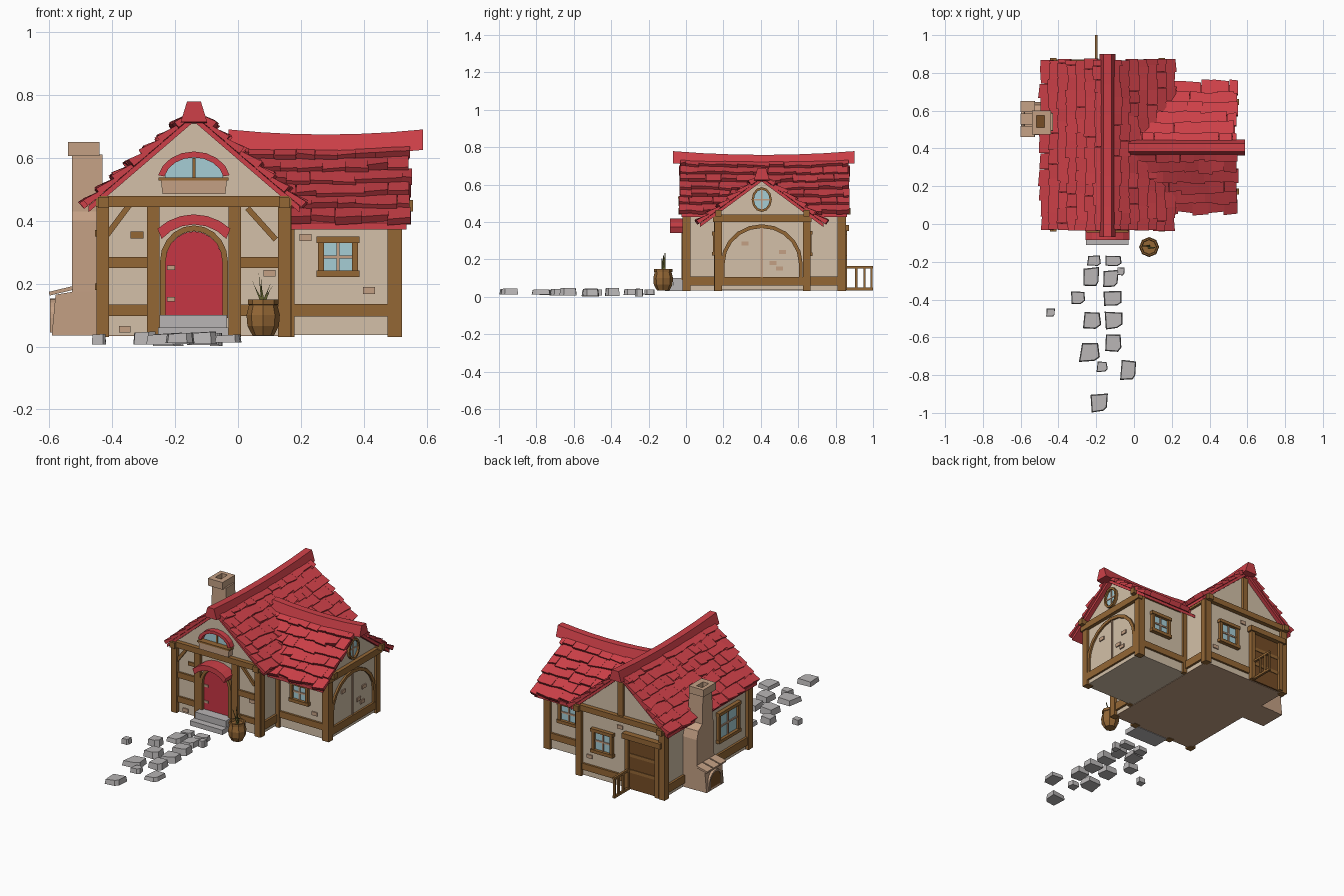
import bpy, bmesh, math, random
from mathutils import Vector

if "Cube" in bpy.data.objects:
    bpy.data.objects.remove(bpy.data.objects["Cube"])
random.seed(4)

def material(name, r, g, b):
    m = bpy.data.materials.new(name)
    m.diffuse_color = [(c / 255 / 12.92 if c < 11 else ((c / 255 + .055) / 1.055) ** 2.4) for c in (r, g, b)] + [1]
    m.use_nodes = True
    m.node_tree.nodes["Principled BSDF"].inputs["Base Color"].default_value = m.diffuse_color
    return m

RED = material("roof red", 205, 64, 72)
DOOR = material("door red", 198, 54, 68)
WALL = material("plaster", 211, 192, 168)
WOOD = material("timber", 148, 103, 53)
DARK = material("dark wood", 118, 77, 38)
TAN = material("clay brick", 196, 160, 132)
GLASS = material("glass blue", 166, 205, 213)
STONE = material("grey stone", 184, 181, 181)
LEAF = material("leaf green", 98, 98, 48)

def finish(name, bm, mat):
    bmesh.ops.recalc_face_normals(bm, faces=bm.faces)
    me = bpy.data.meshes.new(name)
    bm.to_mesh(me)
    bm.free()
    me.materials.append(mat)
    ob = bpy.data.objects.new(name, me)
    bpy.context.collection.objects.link(ob)
    return ob

# Wall sides: u runs along the wall, d is the outward distance, z is up
SIDE = {"front": lambda u, d, z: (u, -d, z), "back": lambda u, d, z: (u, d, z),
        "right": lambda u, d, z: (d, u, z), "left": lambda u, d, z: (-d, u, z),
        "up": lambda u, d, z: (u, z, d)}

def slab(name, side, pts, d0, d1, mat):
    """Extrude an outline drawn on one side."""
    bm, f = bmesh.new(), SIDE[side]
    a, b = [[bm.verts.new(f(u, d, z)) for u, z in pts] for d in (d0, d1)]
    bm.faces.new(a)
    bm.faces.new(b)
    for i in range(len(a)):
        j = (i + 1) % len(a)
        bm.faces.new((a[i], a[j], b[j], b[i]))
    return finish(name, bm, mat)

def rect(name, side, u0, u1, z0, z1, d0, d1, mat):
    return slab(name, side, [(u0, z0), (u1, z0), (u1, z1), (u0, z1)], d0, d1, mat)

def arc(cu, cz, ru, rz, a0=0, a1=180, n=10):
    return [(cu + ru * math.cos(math.radians(a0 + (a1 - a0) * i / n)),
             cz + rz * math.sin(math.radians(a0 + (a1 - a0) * i / n))) for i in range(n + 1)]

def bar(name, side, p, q, w, d0, d1, mat):
    p, q = Vector(p), Vector(q)
    n = (q - p).orthogonal().normalized() * w / 2
    return slab(name, side, [p + n, q + n, q - n, p - n], d0, d1, mat)

def arch(name, side, cu, base, cz, ru, rz, t, d0, d1, mat):
    """Arched frame with straight legs."""
    out = [(cu + ru, base)] + arc(cu, cz, ru, rz) + [(cu - ru, base)]
    inn = [(cu + ru - t, base)] + arc(cu, cz, ru - t, rz - t) + [(cu - ru + t, base)]
    return slab(name, side, out + inn[::-1], d0, d1, mat)

def window(side, u, z, w, h, d):
    rect("window_glass", side, u - w / 2, u + w / 2, z - h / 2, z + h / 2, d - .01, d + .006, GLASS)
    for s in (-1, 1):
        rect("window_frame", side, u + s * w / 2 - .009, u + s * w / 2 + .009, z - h / 2, z + h / 2, d, d + .02, WOOD)
        rect("window_sill", side, u - w / 2 - .014, u + w / 2 + .014, z + s * h / 2 - .01, z + s * h / 2 + .01, d, d + .025, WOOD)
    rect("window_bar", side, u - .005, u + .005, z - h / 2, z + h / 2, d, d + .012, TAN)
    rect("window_bar", side, u - w / 2, u + w / 2, z - .005, z + .005, d, d + .012, TAN)

# Roof shapes: ridge position, ridge height, slope
MC, MZ, MS, MH = -.14, .735, .86, .335
WC, WZ, WS, WH = .405, .637, .74, .33

# Plaster bodies and floor
slab("main_walls", "back", [(-.43, .036), (.15, .036), (.15, MZ - .29 * MS - .01), (MC, MZ - .015), (-.43, MZ - .29 * MS - .01)], 0, .835, WALL)
slab("wing_walls", "right", [(.165, .036), (.65, .036), (.65, WZ - .245 * WS - .01), (WC, WZ - .015), (.165, WZ - .245 * WS - .01)], .1, .507, WALL)
rect("main_floor", "up", -.43, .15, 0, .835, .033, .037, TAN)

# Roof decks
def deck(name, side, c, z, s, h, d0, d1):
    e = z - s * h
    slab(name, side, [(c - h, e), (c, z), (c + h, e), (c + h, e - .02), (c, z - .02), (c - h, e - .02)], d0, d1, RED)
deck("main_roof_deck", "back", MC, MZ, MS, MH, -.025, .86)
deck("wing_roof_deck", "right", WC, WZ, WS, WH, 0, .535)

def shingles(name, o, U, V, width, length, rows, keep, sag):
    """Overlapping rows of uneven slabs running down one slope."""
    bm, p, mid = bmesh.new(), length / rows, width / 2
    N = U.cross(V).normalized()
    N *= 1 if N.z > 0 else -1
    for r in range(rows):
        u = -random.uniform(0, .05)
        while u < width - .01:
            w = random.uniform(.055, .09)
            u0, u1 = max(u, 0) - random.uniform(0, .008), min(u + w - .003, width + random.uniform(0, .012))
            u += w
            if u1 - u0 < .015 or not keep(o + U * (u0 + u1) / 2 + V * (r + .5) * p):
                continue
            vs, lift = [], random.uniform(.024, .034)
            e = (r + 1) * p + random.uniform(-.004, .014)
            tilt = random.uniform(-.006, .006)
            for n0, n1 in ((0, .002), (.012, lift)):
                for a, b, n in ((u0, r * p, n0), (u1, r * p, n0), (u1, e + tilt, n1), (u0, e - tilt, n1)):
                    drop = sag * (1 - ((a - mid) / mid) ** 2) * (1 - b / length)
                    vs.append(bm.verts.new(o + U * a + V * b + N * n - Vector((0, 0, drop))))
            for f in ((0, 1, 2, 3), (4, 5, 6, 7), (0, 1, 5, 4), (1, 2, 6, 5), (2, 3, 7, 6), (3, 0, 4, 7)):
                bm.faces.new([vs[i] for i in f])
    finish(name, bm, RED)

def main_z(x): return MZ - MS * abs(x - MC)
def wing_z(y): return WZ - WS * abs(y - WC)
for s in (-1, 1):
    shingles("main_shingles", Vector((MC, -.03, MZ)), Vector((0, 1, 0)), Vector((s, 0, -MS)).normalized(), .895,
             MH * math.hypot(1, MS), 7, lambda q: q.x < MC or wing_z(q.y) < q.z + .05, .01)
    shingles("wing_shingles", Vector((-.06, WC, WZ)), Vector((1, 0, 0)), Vector((0, s, -WS)).normalized(), .603,
             WH * math.hypot(1, WS), 6, lambda q: q.x > .2 or q.z > main_z(q.x) - .04, .01)

# Ridge caps with a slight sag
def ridge(name, side, c, z, d0, d1, sag):
    bm, rings, n = bmesh.new(), [], 6
    for i in range(n + 1):
        t = i / n
        zz = z - sag * (1 - (2 * t - 1) ** 2)
        rings.append([bm.verts.new(SIDE[side](c + u, d0 + (d1 - d0) * t, zz + h))
                      for u, h in ((-.042, -.065), (-.022, 0), (.022, 0), (.042, -.065))])
    for a, b in zip(rings, rings[1:]):
        for i in range(4):
            bm.faces.new((a[i], a[(i + 1) % 4], b[(i + 1) % 4], b[i]))
    bm.faces.new(rings[0])
    bm.faces.new(rings[-1])
    finish(name, bm, RED)
ridge("main_ridge", "back", MC, .779, -.07, .9, .02)
ridge("wing_ridge", "right", WC, .69, -.03, .588, .016)

# Main house timber frame
for side, d, us in (("front", 0, (-.43, -.27, -.01, .147)), ("back", .835, (-.43, .147))):
    for u in us:
        rect("post", side, u - .02, u + .02, .03, .46, d - .02, d + .02, WOOD)
    rect("top_beam", side, -.452, .17, .443, .478, d - .01, d + .027, WOOD)
for a, b in ((-.43, -.27), (-.01, .147)):
    for z in (.115, .267):
        rect("cross_beam", "front", a, b, z - .018, z + .018, -.01, .012, WOOD)
bar("brace", "front", (-.42, .35), (-.345, .45), .018, 0, .012, WOOD)
bar("brace", "front", (.03, .44), (.12, .34), .018, 0, .012, WOOD)
rect("back_sill_beam", "back", -.17, .15, .07, .11, .83, .848, WOOD)
rect("back_gable_post", "back", MC - .018, MC + .018, .47, .7, .83, .85, WOOD)
for side, d, a, b in (("left", .43, 0, .835), ("right", .15, 0, .835)):
    rect("side_sill_beam", side, a, b, .06, .11, d - .01, d + .014, WOOD)
    rect("eave_beam", side, -.04, .88, .44, .475, d - .02, d + .015, WOOD)
    for u in (.005, .83):
        rect("corner_post", side, u - .02, u + .02, .03, .45, d - .01, d + .02, WOOD)

# Wing timber frame with the big side arch
for u in (.173, .645):
    rect("wing_post", "right", u - .02, u + .02, .03, .44, .475, .521, WOOD)
    rect("wing_purlin", "right", u - .016, u + .016, .43, .465, .2, .556, WOOD)
rect("wing_tie_beam", "right", .145, .672, .4, .44, .5, .53, WOOD)
rect("wing_sill_beam", "right", .17, .65, .06, .107, .5, .519, WOOD)
arch("wing_arch", "right", WC, .1, .18, .218, .208, .02, .5, .518, WOOD)
rect("arch_seam", "right", WC - .006, WC + .006, .107, .37, .5, .512, TAN)
for side, d in (("front", -.165), ("back", .65)):
    rect("wing_side_beam", side, .16, .5, .095, .135, d - .01, d + .013, WOOD)
    rect("wing_inner_post", side, .155, .18, .03, .44, d - .01, d + .015, WOOD)

# Round gable window
slab("round_glass", "right", arc(WC, .52, .045, .056, 0, 360, 12)[:-1], .5, .513, GLASS)
for a in (0, 180):
    slab("round_frame", "right", arc(WC, .52, .054, .066, a, a + 180, 6) + arc(WC, .52, .042, .053, a, a + 180, 6)[::-1], .5, .525, WOOD)
rect("round_bar", "right", WC - .004, WC + .004, .467, .573, .5, .517, TAN)
rect("round_bar", "right", WC - .043, WC + .043, .516, .524, .5, .517, TAN)

# Square windows
window("front", .318, .285, .108, .108, -.165)
window("back", .35, .285, .12, .115, .65)
window("back", -.015, .275, .125, .13, .835)
window("left", .21, .275, .19, .17, .43)

# Front door, curved hood and steps
slab("front_door", "front", [(-.05, .09)] + arc(MC, .27, .09, .096) + [(-.23, .09)], -.01, .008, DOOR)
arch("door_frame", "front", MC, .09, .27, .108, .115, .018, 0, .025, WOOD)
for z in (.15, .25):
    rect("door_hinge", "front", -.225, -.2, z - .007, z + .007, 0, .013, TAN)
slab("door_hood", "front", arc(MC, .25, .17, .17, 47, 133, 6) + arc(MC, .25, .138, .138, 42, 138, 6)[::-1], 0, .085, RED)
rect("upper_step", "front", -.25, -.035, .03, .1, 0, .07, STONE)
rect("lower_step", "front", -.255, -.03, .03, .06, 0, .112, STONE)

# Attic window with box and hood
slab("attic_glass", "front", arc(MC, .525, .095, .08), 0, .006, GLASS)
slab("attic_hood", "front", arc(MC, .525, .116, .095, 12, 168, 8) + arc(MC, .525, .096, .076, 12, 168, 8)[::-1], 0, .035, RED)
rect("attic_bar", "front", MC - .005, MC + .005, .53, .6, 0, .012, WOOD)
slab("attic_box", "front", [(-.24, .485), (-.04, .485), (-.035, .53), (-.245, .53)], 0, .04, TAN)
rect("attic_box_rim", "front", -.252, -.03, .527, .537, 0, .044, WOOD)

# Loose bricks showing through the plaster
for side, d, u, z in (("front", 0, .1, .233), ("front", 0, -.36, .055), ("front", -.165, .215, .347), ("front", -.165, .417, .178),
                      ("right", .507, .315, .285), ("right", .507, .515, .24), ("right", .507, .465, .18), ("right", .507, .5, .152),
                      ("back", .835, .08, .16), ("back", .835, -.13, .4), ("left", .43, .37, .18)):
    rect("brick", side, u - .019, u + .019, z - .011, z + .011, d - .005, d + .007, TAN)
rect("wooden_plate", "front", -.342, -.3, .343, .366, 0, .007, WOOD)

# Back door and railing
rect("back_door", "back", -.395, -.195, .036, .35, .83, .846, DARK)
for u in (-.4, -.19):
    rect("back_door_frame", "back", u - .013, u + .013, .036, .36, .83, .862, WOOD)
rect("back_lintel", "back", -.43, -.165, .352, .385, .83, .872, WOOD)
for z in (.15, .25):
    rect("back_door_strap", "back", -.385, -.205, z - .01, z + .01, .84, .85, WOOD)
for z in (.042, .158):
    rect("rail", "right", .85, 1.0, z - .007, z + .007, -.207, -.193, WOOD)
for y in (.91, .955, .992):
    rect("rail_post", "right", y - .006, y + .006, .036, .16, -.206, -.194, WOOD)

# Chimney, hollow cap and outdoor oven
slab("chimney_stack", "left", [(.472, .035), (.645, .035), (.645, .35), (.63, .4), (.592, .43), (.585, .61), (.495, .61), (.49, .43), (.475, .4)], .43, .527, TAN)
for a, b, c, d in ((.515, .54, .475, .6), (.44, .475, .475, .6), (.475, .515, .475, .51), (.475, .515, .575, .6)):
    rect("chimney_cap", "up", -b, -a, c, d, .605, .65, TAN)
rect("chimney_flue", "up", -.516, -.474, .509, .576, .61, .62, DARK)
slab("oven", "front", [(-.592, .035), (-.44, .035), (-.44, .175), (-.52, .175), (-.58, .165)], -.642, -.472, TAN)
slab("oven_mouth", "left", [(.61, .05)] + arc(.557, .09, .053, .05) + [(.504, .05)], .56, .593, DARK)
arch("oven_arch", "left", .557, .045, .09, .064, .062, .012, .57, .598, TAN)
for i in range(3):
    bar("oven_plank", "front", (-.6, .168), (-.525, .186), .012, -.518 - i * .066, -.46 - i * .066, TAN)

# Barrel pot and leaves
bm, rings = bmesh.new(), []
for r, z in ((.034, .035), (.05, .065), (.053, .1), (.045, .132), (.049, .134), (.049, .15), (.04, .15), (.038, .135)):
    rings.append([bm.verts.new((.08 + r * math.cos(math.tau * i / 8), -.122 + r * math.sin(math.tau * i / 8), z)) for i in range(8)])
for a, b in zip(rings, rings[1:]):
    for i in range(8):
        bm.faces.new((a[i], a[(i + 1) % 8], b[(i + 1) % 8], b[i]))
bm.faces.new(rings[0])
bm.faces.new(rings[-1])
finish("barrel_pot", bm, WOOD)
for i, h in enumerate((.1, .075, .085, .06, .07)):
    c = math.cos(i * 1.26 + 2) * .035
    slab("leaf", "front", [(.074, .135), (.086, .135), (.08 + c * .6, .135 + h * .6), (.08 + c, .135 + h)],
         .118 + i * .004 - .008, .122 + i * .004 - .008, LEAF)

# Stepping stones: x, y, width, depth
for x, y, w, h in ((-.21, -.195, .075, .06), (-.11, -.195, .1, .06), (-.225, -.28, .095, .105), (-.125, -.29, .085, .1),
                   (-.07, -.25, .04, .045), (-.3, -.39, .08, .065), (-.11, -.395, .11, .085), (-.225, -.51, .105, .1),
                   (-.11, -.51, .1, .1), (-.44, -.47, .05, .045), (-.235, -.68, .11, .11), (-.11, -.63, .1, .1),
                   (-.17, -.755, .065, .06), (-.03, -.775, .09, .11), (-.185, -.947, .1, .1)):
    pts = [(x + sx * w / 2 * random.uniform(.75, 1.05), y + sy * h / 2 * random.uniform(.8, 1.05))
           for sx, sy in ((-1, -1), (.5, -1), (1, -.5), (1, 1), (-.9, 1))]
    z = random.uniform(.036, .046)
    ob = slab("path_stone", "up", pts, random.uniform(.002, .014), z, STONE)
    for v in ob.data.vertices[5:]:
        v.co.x += (x - v.co.x) * .1
        v.co.y += (y - v.co.y) * .1
        v.co.z += (v.co.x - x) * .06
